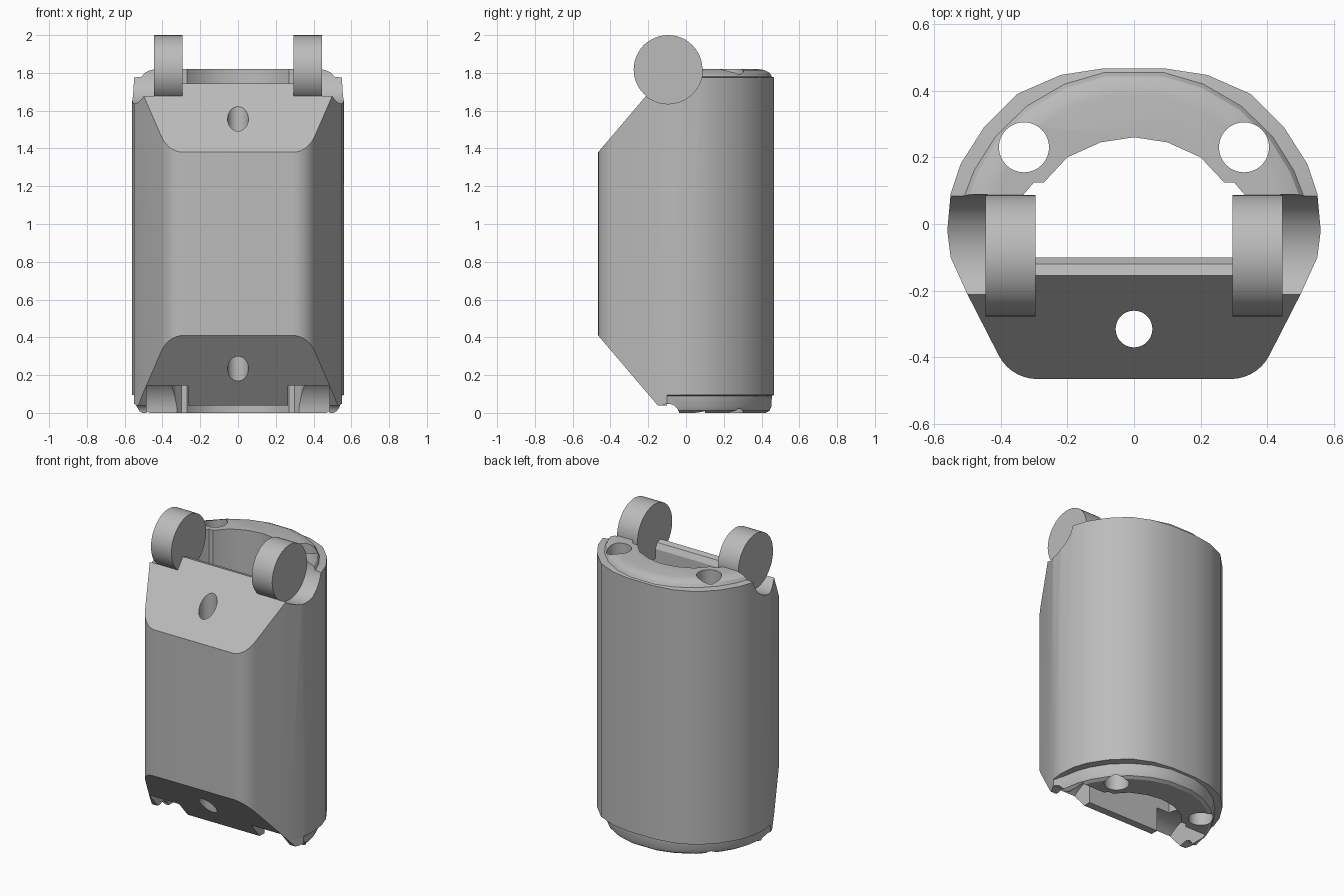
import bpy, bmesh, math
from mathutils import Vector

if "Cube" in bpy.data.objects:
    bpy.data.objects.remove(bpy.data.objects["Cube"], do_unlink=True)

grey = bpy.data.materials.new("plain_grey")
grey.use_nodes = True
grey.diffuse_color = (0.5, 0.5, 0.5, 1)
grey.node_tree.nodes["Principled BSDF"].inputs["Base Color"].default_value = (0.5, 0.5, 0.5, 1)


def loft(name, rings):
    """Closed solid through rings of equal point count."""
    bm = bmesh.new()
    rows = [[bm.verts.new(p) for p in ring] for ring in rings]
    n = len(rows[0])
    for a, b in zip(rows, rows[1:]):
        for i in range(n):
            j = (i + 1) % n
            bm.faces.new((a[i], a[j], b[j], b[i]))
    bm.faces.new(rows[0][::-1])
    bm.faces.new(rows[-1])
    bmesh.ops.recalc_face_normals(bm, faces=bm.faces)
    mesh = bpy.data.meshes.new(name)
    bm.to_mesh(mesh)
    bm.free()
    mesh.materials.append(grey)
    obj = bpy.data.objects.new(name, mesh)
    bpy.context.collection.objects.link(obj)
    return obj


def along_x(name, profile, x0, x1):
    return loft(name, [[(x, y, z) for y, z in profile] for x in (x0, x1)])


def along_z(name, profile, z0, z1):
    return loft(name, [[(x, y, z) for x, y in profile] for z in (z0, z1)])


def circle(cx, cy, r, n=48):
    return [(cx + r * math.cos(2 * math.pi * i / n), cy + r * math.sin(2 * math.pi * i / n))
            for i in range(n)]


def cut(obj, cutter):
    cutter.hide_render = True
    mod = obj.modifiers.new("cut", "BOOLEAN")
    mod.operation = "DIFFERENCE"
    mod.solver = "EXACT"
    mod.object = cutter
    bpy.context.view_layer.objects.active = obj
    bpy.ops.object.modifier_apply(modifier=mod.name)
    bpy.data.objects.remove(cutter, do_unlink=True)


def smooth(obj):
    bpy.ops.object.select_all(action="DESELECT")
    obj.select_set(True)
    bpy.context.view_layer.objects.active = obj
    bpy.ops.object.shade_smooth_by_angle(angle=math.radians(28))


def mirrored(half):
    return half + [(-x, y) for x, y in reversed(half)]


# Shell outline: flat front with rounded corners, tapered sides, round back
corner = [(0.29 + 0.13 * math.sin(a), -0.335 - 0.13 * math.cos(a))
          for a in (math.radians(d) for d in range(0, 64, 9))]
sides = [(0.50, -0.21), (0.55, -0.10)]
back = [(0.56, -0.02), (0.55, 0.09), (0.52, 0.18), (0.45, 0.29),
        (0.35, 0.39), (0.22, 0.447), (0.09, 0.467)]
outline = mirrored(corner + sides + back)
pivot = Vector((0, -0.07))


def ring(z, radius=None):
    """Outline at height z; a radius pulls the back half onto a circle."""
    pts = []
    for x, y in outline:
        p = Vector((x, y))
        if radius and y > -0.09:
            p = pivot + (p - pivot).normalized() * radius
        pts.append((p.x, p.y, z))
    return pts


shell = loft("shell", [
    ring(0, 0.50), ring(0.012, 0.52), ring(0.035, 0.53), ring(0.09, 0.532), ring(0.095),
    ring(1.775), ring(1.78, 0.532), ring(1.80, 0.52), ring(1.815, 0.49), ring(1.82, 0.46)])

# Sloped faces on the front, top and bottom
cut(shell, along_x("top_slope", [(-0.6, 1.22), (-0.465, 1.38), (-0.155, 1.745), (-0.12, 1.735),
                                 (-0.1, 1.70), (-0.1, 1.9), (-0.6, 1.9)], -1, 1))
cut(shell, along_x("bottom_slope", [(-0.6, 0.57), (-0.465, 0.41), (-0.15, 0.04), (-0.1, 0.04),
                                    (-0.1, -0.1), (-0.6, -0.1)], -1, 1))

# Hollow core
hollow = mirrored([(0.36, -0.1), (0.36, 0.02), (0.33, 0.09), (0.30, 0.125), (0.27, 0.125),
                   (0.2, 0.2), (0.1, 0.245), (0, 0.26)][:-1] + [(0.001, 0.26)])
cut(shell, along_z("core", hollow, -0.2, 2.2))

# Vertical cord holes
for x, y, r in ((-0.33, 0.23, 0.075), (0.33, 0.23, 0.075), (0, -0.315, 0.055)):
    cut(shell, along_z("hole", circle(x, y, r), -0.2, 2.2))

# Hinge clearances above, hinge sockets below, and the pin groove
for s in (-1, 1):
    cut(shell, along_x("clearance", circle(-0.095, 1.82, 0.184), s * 0.44, s * 0.7))
    cut(shell, along_x("socket", circle(-0.1, 0, 0.2), s * 0.265, s * 0.485))
    cut(shell, along_x("pin_groove", circle(-0.095, -0.012, 0.06), s * 0.45, s * 0.7))
smooth(shell)

# Hinge knuckles
for s, side in ((1, "left"), (-1, "right")):
    smooth(along_x(side + "_hinge_knuckle", circle(-0.095, 1.818, 0.182), s * 0.295, s * 0.445))
